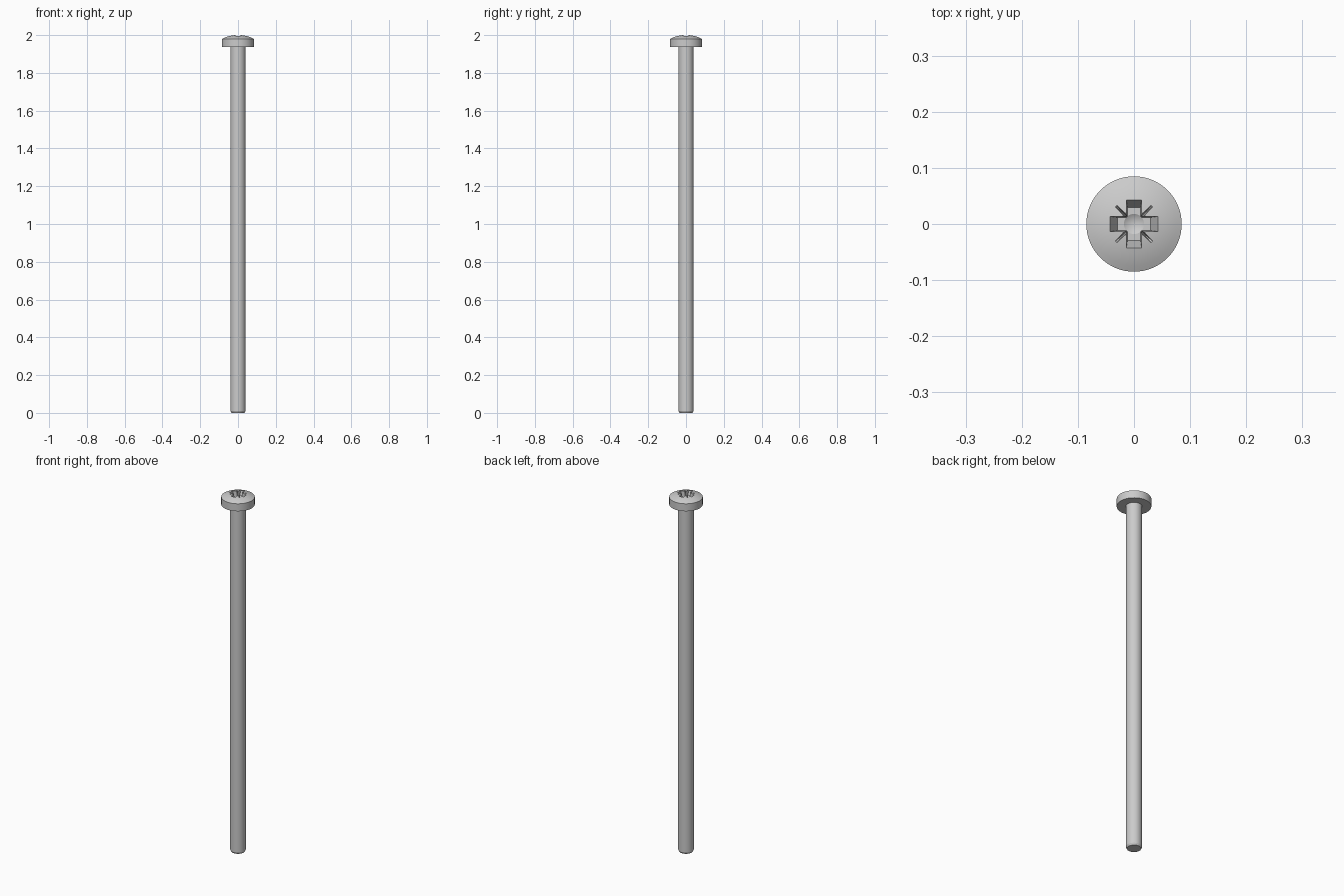
import bpy, bmesh, math
from mathutils import Matrix

if "Cube" in bpy.data.objects:
    bpy.data.objects.remove(bpy.data.objects["Cube"])

SEG = 64
HEAD_R, DOME_R, APEX = 0.085, 0.182, 2.001


def add_object(name, bm):
    bmesh.ops.recalc_face_normals(bm, faces=bm.faces)
    mesh = bpy.data.meshes.new(name)
    bm.to_mesh(mesh)
    bm.free()
    obj = bpy.data.objects.new(name, mesh)
    bpy.context.collection.objects.link(obj)
    return obj


def lathe(name, profile):
    bm = bmesh.new()
    vs = [bm.verts.new((r, 0, z)) for r, z in profile]
    es = [bm.edges.new(p) for p in zip(vs, vs[1:])]
    bmesh.ops.spin(bm, geom=vs + es, cent=(0, 0, 0), axis=(0, 0, 1),
                   angle=math.tau, steps=SEG, use_duplicate=False)
    bmesh.ops.remove_doubles(bm, verts=bm.verts, dist=1e-5)
    return add_object(name, bm)


def tapered_bar(name, top, bottom, angle):
    """Frustum between two (half_length, half_width, z) rectangles."""
    bm = bmesh.new()
    rings = [[bm.verts.new((sx * l, sy * w, z))
              for sx, sy in ((-1, -1), (1, -1), (1, 1), (-1, 1))]
             for l, w, z in (bottom, top)]
    for ring in rings:
        bm.faces.new(ring)
    for i in range(4):
        j = (i + 1) % 4
        bm.faces.new((rings[0][i], rings[0][j], rings[1][j], rings[1][i]))
    bm.transform(Matrix.Rotation(math.radians(angle), 4, 'Z'))
    return add_object(name, bm)


# Screw body: chamfered tip, shank, cylindrical head and shallow dome
dome = []
for i in range(9):
    r = HEAD_R * (1 - i / 8)
    dome.append((r, APEX - DOME_R + math.sqrt(DOME_R ** 2 - r * r)))
screw = lathe("screw", [(0, 0), (0.035, 0), (0.040, 0.010), (0.040, 1.938),
                        (HEAD_R, 1.938)] + dome)

# Drive recess: crossed arms, central conical pit and diagonal tick marks
cutters = [lathe("recess_pit", [(0, 1.945), (0.018, 1.956), (0.0205, 2.02), (0, 2.02)])]
for a in (0, 90):
    cutters.append(tapered_bar("recess_arm", (0.048, 0.0145, 2.012),
                               (0.029, 0.0115, 1.956), a))
for a in (45, 135):
    cutters.append(tapered_bar("recess_tick", (0.054, 0.0028, 2.006),
                               (0.030, 0.0005, 1.978), a))

bpy.context.view_layer.objects.active = screw
screw.select_set(True)
for c in cutters:
    c.hide_render = True
    mod = screw.modifiers.new("cut", 'BOOLEAN')
    mod.operation, mod.solver, mod.object = 'DIFFERENCE', 'EXACT', c
    bpy.ops.object.modifier_apply(modifier=mod.name)
for c in cutters:
    bpy.data.objects.remove(c, do_unlink=True)

bpy.ops.object.shade_smooth_by_angle(angle=math.radians(25))
